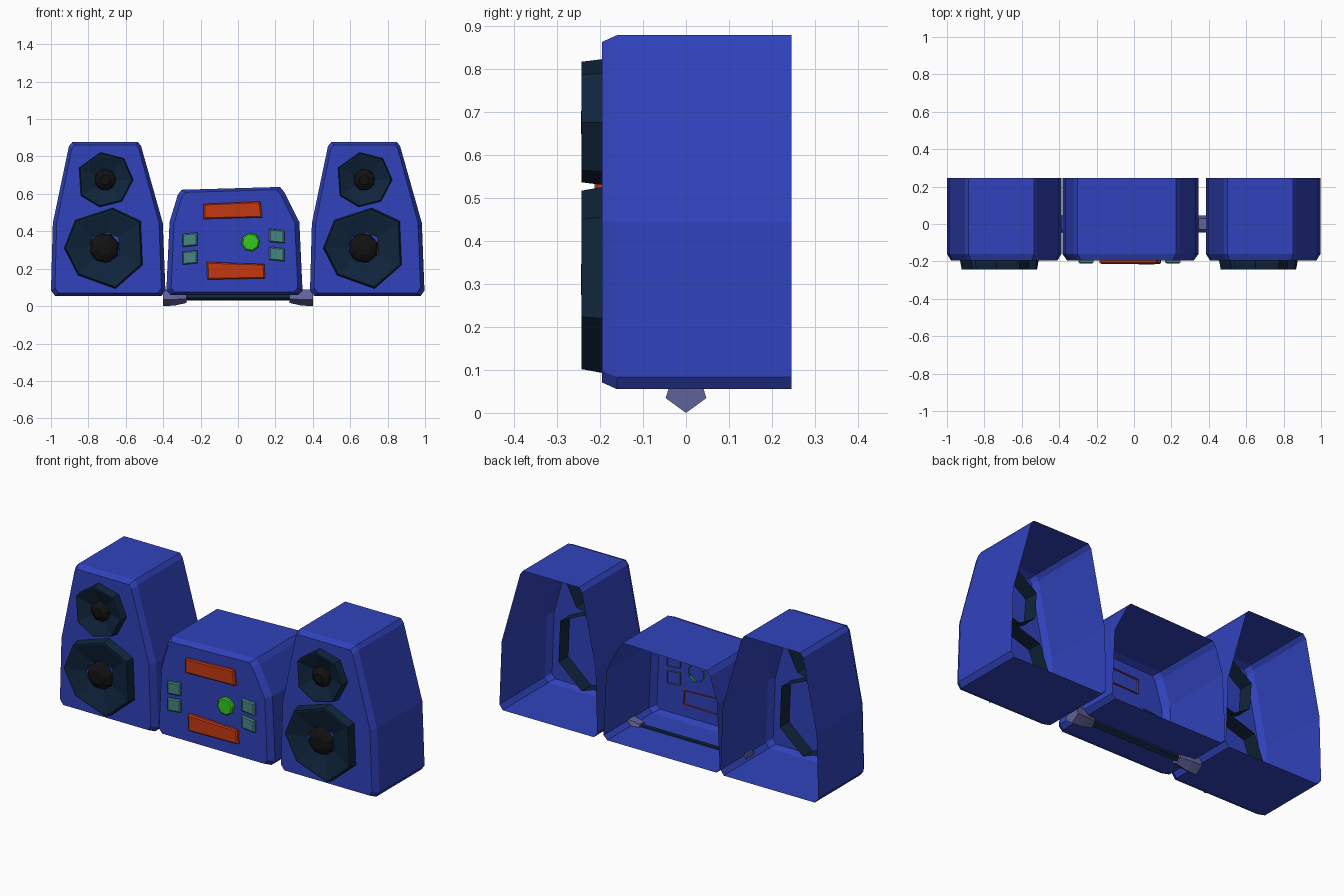
import bpy, bmesh, math

cube = bpy.data.objects.get("Cube")
if cube:
    bpy.data.objects.remove(cube, do_unlink=True)


def material(name, rgb):
    m = bpy.data.materials.new(name)
    m.use_nodes = True
    m.diffuse_color = (*rgb, 1)
    m.node_tree.nodes["Principled BSDF"].inputs["Base Color"].default_value = (*rgb, 1)
    return m


BLUE = material("cabinet blue", (0.030, 0.055, 0.50))
NAVY = material("driver navy", (0.005, 0.018, 0.045))
BLACK = material("cap black", (0.006, 0.006, 0.007))
RED = material("bar red", (0.55, 0.04, 0.006))
TEAL = material("button teal", (0.06, 0.24, 0.23))
GREEN = material("knob green", (0.035, 0.58, 0.015))
PURPLE = material("foot purple", (0.12, 0.12, 0.32))


def loft(name, loops, mat, cap_start=False, cap_end=False):
    """Skin matching closed loops of 3D points, with optional end caps."""
    bm = bmesh.new()
    rings = [[bm.verts.new(p) for p in loop] for loop in loops]
    n = len(rings[0])
    for a, b in zip(rings, rings[1:]):
        for i in range(n):
            j = (i + 1) % n
            bm.faces.new((a[i], a[j], b[j], b[i]))
    if cap_start:
        bm.faces.new(rings[0])
    if cap_end:
        bm.faces.new(rings[-1])
    bmesh.ops.recalc_face_normals(bm, faces=bm.faces)
    me = bpy.data.meshes.new(name)
    bm.to_mesh(me)
    bm.free()
    me.materials.append(mat)
    ob = bpy.data.objects.new(name, me)
    bpy.context.collection.objects.link(ob)
    return ob


def section(outline, centre, scale, y):
    """Outline in x and z, scaled about a centre and placed at depth y."""
    cx, cz = centre
    sx, sz = scale if isinstance(scale, tuple) else (scale, scale)
    return [(cx + (x - cx) * sx, y, cz + (z - cz) * sz) for x, z in outline]


def polygon(cx, cz, r, n, turn=0.0):
    return [(cx + r * math.cos(turn + i * math.tau / n),
             cz + r * math.sin(turn + i * math.tau / n)) for i in range(n)]


def cabinet(name, outline, centre, inset):
    """Open-backed shell with a chamfered front panel."""
    loft(name, [section(outline, centre, 1, 0.245),
                section(outline, centre, 1, -0.16),
                section(outline, centre, inset, -0.195)], BLUE, cap_end=True)


def driver(name, outline, centre):
    """Open-backed tapered ring with recessed cone and a domed cap."""
    profile = [(1.0, -0.11), (1.0, -0.195), (0.96, -0.243), (0.91, -0.243), (0.39, -0.212)]
    loft(name + "_cone", [section(outline, centre, s, y) for s, y in profile], NAVY)
    cx, cz = centre
    r = 0.40 * max(x - cx for x, z in outline)
    cap = polygon(cx, cz, r, 8, 0.3)
    loft(name + "_cap", [section(cap, centre, s, y) for s, y in
                         [(1.0, -0.208), (0.85, -0.228), (0.45, -0.244)]], BLACK, cap_end=True)


# Speaker cabinets with a tweeter and a woofer each
tower = [(-0.978, 0.055), (-0.408, 0.055), (-0.388, 0.083), (-0.402, 0.444), (-0.518, 0.855),
         (-0.535, 0.878), (-0.885, 0.878), (-0.904, 0.855), (-0.99, 0.444), (-1.0, 0.083)]
tweeter = [(-0.735, 0.822), (-0.61, 0.79), (-0.56, 0.675), (-0.62, 0.56),
           (-0.74, 0.53), (-0.84, 0.59), (-0.85, 0.74)]
woofer = [(-0.67, 0.525), (-0.52, 0.455), (-0.51, 0.22), (-0.655, 0.093),
          (-0.855, 0.165), (-0.93, 0.31), (-0.87, 0.46)]
for side, dx in (("right", 0.0), ("left", 1.385)):
    move = lambda pts: [(x + dx, z) for x, z in pts]
    cabinet(side + "_speaker_cabinet", move(tower), (-0.695 + dx, 0.467), (0.93, 0.962))
    driver(side + "_tweeter", move(tweeter), (-0.71 + dx, 0.675))
    driver(side + "_woofer", move(woofer), (-0.715 + dx, 0.31))

# Slightly crooked centre unit
centre_box = [(-0.362, 0.06), (0.322, 0.06), (0.345, 0.083), (0.328, 0.45), (0.247, 0.61),
              (0.225, 0.637), (-0.302, 0.622), (-0.322, 0.595), (-0.366, 0.45), (-0.383, 0.085)]
cabinet("centre_cabinet", centre_box, (-0.02, 0.345), (0.93, 0.95))


# Controls that pass through the centre front panel
def control(name, outline, mat, front, taper):
    c = (sum(x for x, z in outline) / len(outline), sum(z for x, z in outline) / len(outline))
    loft(name, [section(outline, c, 1, -0.185), section(outline, c, 1, front + 0.006),
                section(outline, c, taper, front)], mat, cap_end=True)


control("upper_bar", [(-0.184, 0.466), (0.130, 0.474), (0.119, 0.560), (-0.184, 0.546)],
        RED, -0.213, (0.95, 0.85))
control("lower_bar", [(-0.164, 0.142), (0.145, 0.148), (0.141, 0.225), (-0.168, 0.236)],
        RED, -0.213, (0.95, 0.85))
control("round_knob", polygon(0.067, 0.342, 0.050, 8, 0.2), GREEN, -0.216, 0.85)
for name, x, z in (("right_upper", -0.257, 0.355), ("right_lower", -0.257, 0.260),
                   ("left_upper", 0.208, 0.374), ("left_lower", 0.208, 0.278)):
    w, h, t = 0.041, 0.035, 0.004 if x > 0 else -0.004
    control(name + "_button", [(x - w, z - h + t), (x + w, z - h - t),
                               (x + w, z + h - t), (x - w, z + h + t)], TEAL, -0.211, 0.82)


# Axle under the centre unit with flared five-sided end pieces
def ring(x, r, n=5):
    return [(x, y, 0.05 + dz) for y, dz in polygon(0, 0, r, n, -math.pi / 2)]


loft("axle_rod", [ring(-0.30, 0.020), ring(0.30, 0.020)], NAVY, True, True)
for side, s in (("right", -1), ("left", 1)):
    loft(side + "_axle_end", [ring(s * 0.275, 0.033), ring(s * 0.34, 0.047), ring(s * 0.40, 0.05)],
         PURPLE, True, True)
